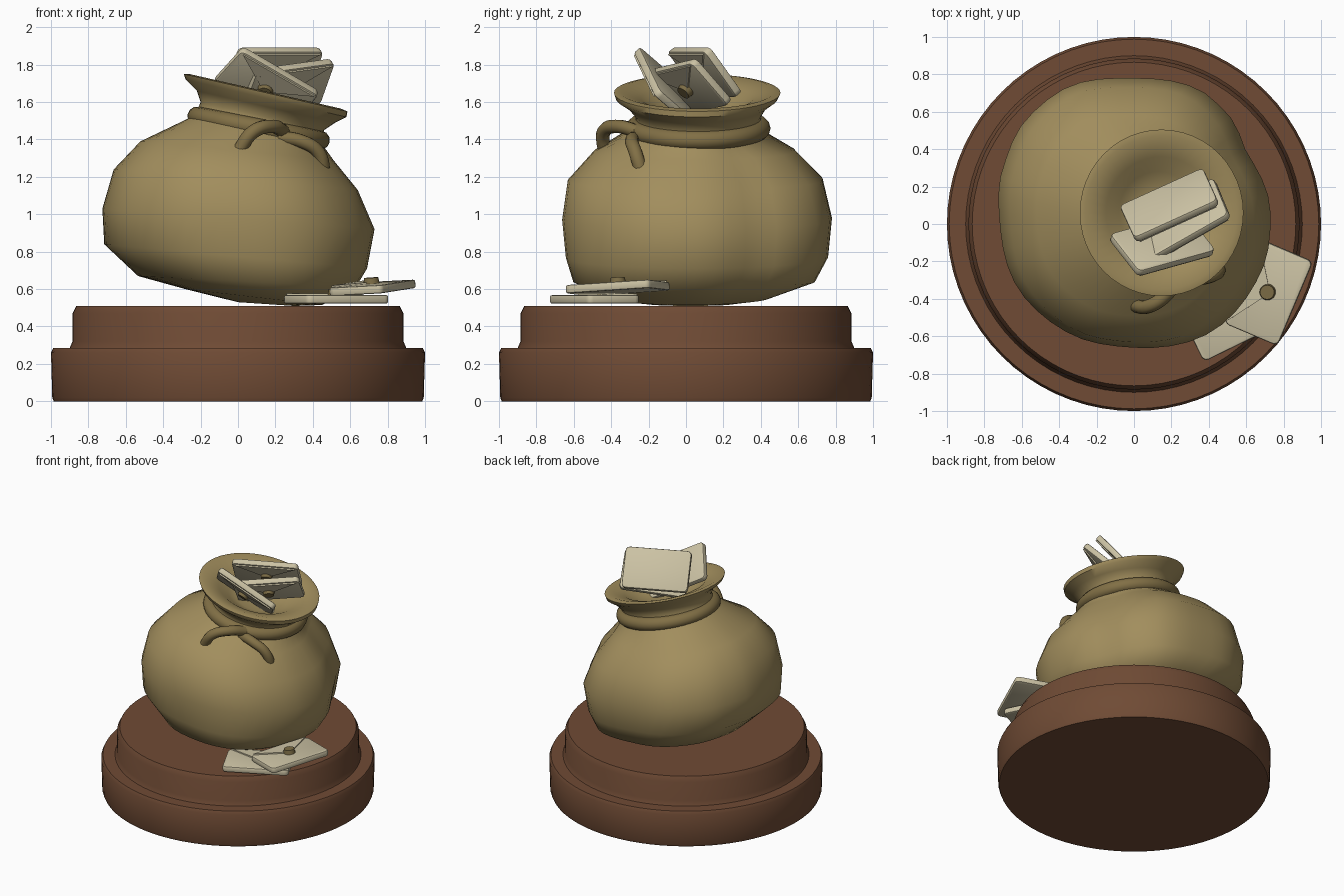
import bpy, bmesh, math
from mathutils import Vector, Matrix

if "Cube" in bpy.data.objects:
    bpy.data.objects.remove(bpy.data.objects["Cube"])


def material(name, rgb):
    m = bpy.data.materials.new(name)
    m.diffuse_color = (*rgb, 1)
    m.use_nodes = True
    m.node_tree.nodes["Principled BSDF"].inputs["Base Color"].default_value = m.diffuse_color
    return m


CLOTH = material("cloth", (0.36, 0.27, 0.11))
CORD = material("cord", (0.22, 0.16, 0.06))
WOOD = material("wood", (0.16, 0.07, 0.035))
PAPER = material("paper", (0.60, 0.54, 0.37))
SEAL = material("seal", (0.20, 0.15, 0.06))


def finish(bm, name, mats, angle):
    bmesh.ops.recalc_face_normals(bm, faces=bm.faces)
    me = bpy.data.meshes.new(name)
    bm.to_mesh(me)
    bm.free()
    ob = bpy.data.objects.new(name, me)
    bpy.context.collection.objects.link(ob)
    for m in mats:
        me.materials.append(m)
    bpy.ops.object.select_all(action='DESELECT')
    ob.select_set(True)
    bpy.context.view_layer.objects.active = ob
    bpy.ops.object.shade_smooth_by_angle(angle=math.radians(angle))
    return ob


def loft(name, rings, mat, angle=35):
    """Skin a list of closed point rings and cap both ends."""
    bm = bmesh.new()
    vs = [[bm.verts.new(p) for p in r] for r in rings]
    n = len(vs[0])
    for a, b in zip(vs, vs[1:]):
        for i in range(n):
            j = (i + 1) % n
            bm.faces.new((a[i], a[j], b[j], b[i]))
    bm.faces.new(vs[0][::-1])
    bm.faces.new(vs[-1])
    return finish(bm, name, [mat], angle)


def circle(r, z, n=72):
    return [(r * math.cos(2 * math.pi * i / n), r * math.sin(2 * math.pi * i / n), z)
            for i in range(n)]


# Round stepped plinth
loft("plinth", [circle(r, z) for r, z in [
    (0.985, 0), (0.993, 0.02), (1.0, 0.26), (0.988, 0.285), (0.90, 0.285), (0.885, 0.32),
    (0.885, 0.47), (0.865, 0.51)]], WOOD)

# Sack: each ring is (left x, left z, right x, right z, y min, y max, lumpiness)
LUMPS = [(0, 1), (30, .94), (45, 1), (62, 1.03), (90, 1), (121, 1.06), (141, 1.06), (161, 1.03),
         (185, 1), (214, 1.03), (241, 1.02), (265, 1), (305, 1.05), (335, 1.03), (360, 1)]
RINGS = [
    (0.00, 0.53, 0.30, 0.51, -0.20, 0.25, 0), (-0.28, 0.60, 0.45, 0.515, -0.42, 0.45, .5),
    (-0.53, 0.67, 0.63, 0.61, -0.60, 0.69, 1), (-0.71, 0.84, 0.69, 0.71, -0.64, 0.76, 1),
    (-0.72, 1.03, 0.73, 0.92, -0.66, 0.78, 1), (-0.66, 1.24, 0.64, 1.13, -0.63, 0.73, 1),
    (-0.52, 1.39, 0.51, 1.29, -0.49, 0.58, .8), (-0.27, 1.51, 0.46, 1.36, -0.32, 0.41, .2),
    (-0.22, 1.55, 0.45, 1.41, -0.27, 0.40, 0), (-0.20, 1.60, 0.46, 1.45, -0.27, 0.40, 0),
    (-0.22, 1.66, 0.52, 1.49, -0.31, 0.43, 0), (-0.28, 1.72, 0.58, 1.52, -0.375, 0.49, 0),
    (-0.29, 1.75, 0.585, 1.55, -0.385, 0.505, 0), (-0.26, 1.75, 0.55, 1.565, -0.35, 0.47, 0),
    (-0.15, 1.69, 0.44, 1.55, -0.24, 0.36, 0), (-0.08, 1.61, 0.34, 1.51, -0.15, 0.28, 0),
    (0.00, 1.56, 0.24, 1.50, -0.07, 0.18, 0)]


def lump(deg):
    for (a, p), (b, q) in zip(LUMPS, LUMPS[1:]):
        if a <= deg <= b:
            t = (deg - a) / (b - a)
            t = t * t * (3 - 2 * t)
            return p + (q - p) * t
    return 1


def sack_ring(xl, zl, xr, zr, y0, y1, k, n=48):
    out = []
    for i in range(n):
        a = 2 * math.pi * i / n
        m = 1 + k * (lump(360 * i / n) - 1)
        c, s = math.cos(a) * m, math.sin(a) * m
        out.append(((xl + xr) / 2 + (xr - xl) / 2 * c, (y0 + y1) / 2 + (y1 - y0) / 2 * s,
                    (zl + zr) / 2 + (zr - zl) / 2 * math.cos(a)))
    return out


loft("sack", [sack_ring(*r) for r in RINGS], CLOTH, 50)

# Cord around the neck
bpy.ops.mesh.primitive_torus_add(major_radius=0.335, minor_radius=0.052, major_segments=48,
                                 minor_segments=12, location=(0.11, 0.065, 1.46),
                                 rotation=(0, math.radians(11), 0))
ring = bpy.context.object
ring.name = "neck_cord"
ring.data.materials.append(CORD)
bpy.ops.object.shade_smooth_by_angle(angle=math.radians(60))


def cord(name, pts, r=0.037):
    cu = bpy.data.curves.new(name, 'CURVE')
    cu.dimensions = '3D'
    cu.bevel_depth = r
    cu.bevel_resolution = 3
    cu.use_fill_caps = True
    cu.resolution_u = 6
    sp = cu.splines.new('BEZIER')
    sp.bezier_points.add(len(pts) - 1)
    for b, p in zip(sp.bezier_points, pts):
        b.co = p
        b.handle_left_type = b.handle_right_type = 'AUTO'
    ob = bpy.data.objects.new(name, cu)
    cu.materials.append(CORD)
    bpy.context.collection.objects.link(ob)


# Loose cord ends at the front
cord("cord_end_left", [(0.25, -0.25, 1.44), (0.18, -0.37, 1.47), (0.08, -0.44, 1.44),
                       (0.0, -0.435, 1.33)])
cord("cord_end_right", [(0.22, -0.27, 1.41), (0.34, -0.29, 1.39), (0.43, -0.27, 1.33),
                        (0.46, -0.23, 1.2)])


def envelope(name, centre, u, v, L=0.49, W=0.31, T=0.045):
    """Letter with a flap along +v and a round seal; u is the long direction."""
    bm = bmesh.new()
    bmesh.ops.create_cube(bm, size=1, matrix=Matrix.Diagonal((L, W, T, 1)))
    upright = [e for e in bm.edges if abs(e.verts[0].co.z - e.verts[1].co.z) > T / 2]
    bmesh.ops.bevel(bm, geom=upright, offset=0.03, segments=3, profile=0.5, affect='EDGES')
    rims = [e for e in bm.edges if abs(e.verts[0].co.z - e.verts[1].co.z) < 1e-5]
    bmesh.ops.bevel(bm, geom=rims, offset=0.01, segments=2, profile=0.5, affect='EDGES')
    # triangular flap
    tri = [(-L / 2 + .02, W / 2 - .012), (0, -0.01), (L / 2 - .02, W / 2 - .012)]
    lo = [bm.verts.new((x, y, T / 2 - .01)) for x, y in tri]
    hi = [bm.verts.new((x, y, T / 2 + .01)) for x, y in tri]
    bm.faces.new(lo)
    bm.faces.new(hi)
    for i in range(3):
        j = (i + 1) % 3
        bm.faces.new((lo[i], lo[j], hi[j], hi[i]))
    # seal
    old = set(bm.faces)
    bmesh.ops.create_cone(bm, cap_ends=True, segments=20, radius1=0.045, radius2=0.038,
                          depth=0.04, matrix=Matrix.Translation((0, 0.005, T / 2 + .012)))
    for f in bm.faces:
        if f not in old:
            f.material_index = 1
    u = Vector(u).normalized()
    n = u.cross(Vector(v)).normalized()
    w = n.cross(u)
    rot = Matrix((u, w, n)).transposed().to_4x4()
    bm.transform(Matrix.Translation(centre) @ rot)
    finish(bm, name, [PAPER, SEAL], 35)


# Letters in the sack mouth and on the plinth
envelope("letter_back", (0.19, 0.10, 1.76), (.44, .20, 0), (.10, -.17, .25))
envelope("letter_front", (0.15, -0.11, 1.68), (.43, .12, -.25), (.13, -.20, .18))
envelope("letter_right", (0.26, 0.02, 1.68), (.44, .25, .06), (.11, -.18, .23))
envelope("letter_floor_low", (0.525, -0.49, 0.545), (.90, .44, 0), (-.44, .90, 0))
envelope("letter_floor_top", (0.72, -0.365, 0.607), (.19, .45, .03), (-.29, .12, -.015))
